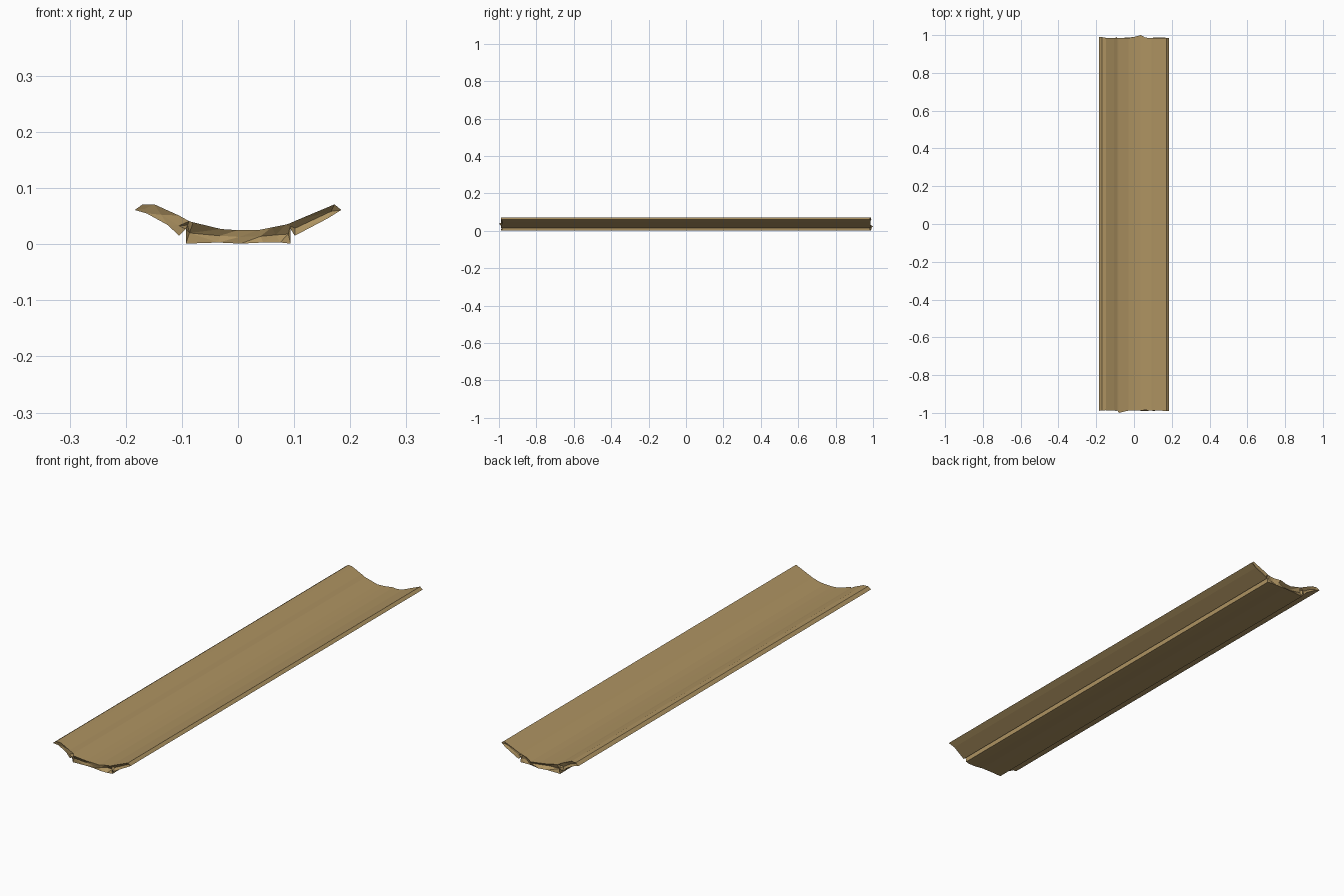
import bpy, bmesh, random

if "Cube" in bpy.data.objects:
    bpy.data.objects.remove(bpy.data.objects["Cube"])

random.seed(4)

# Cross-section columns: top x, top z, bottom x, bottom z
COLS = [
    (-0.184, 0.061, -0.184, 0.061),
    (-0.170, 0.071, -0.163, 0.055),
    (-0.149, 0.071, -0.125, 0.034),
    (-0.105, 0.051, -0.105, 0.015),
    (-0.087, 0.041, -0.093, 0.027),
    (-0.080, 0.039, -0.093, 0.001),
    (-0.030, 0.027, -0.035, 0.003),
    (0.000, 0.025, 0.005, 0.001),
    (0.035, 0.025, 0.045, 0.003),
    (0.060, 0.030, 0.075, 0.003),
    (0.085, 0.035, 0.094, 0.001),
    (0.092, 0.037, 0.094, 0.027),
    (0.103, 0.042, 0.101, 0.015),
    (0.172, 0.071, 0.160, 0.046),
    (0.184, 0.061, 0.184, 0.061),
]
# Length of the upper edge at each end
FRONT = [.989, .987, .986, .988, .988, .994, .988, .986, .988, .985, .988, .988, .988, .989, .989]
BACK = [.991, .989, .985, .984, .985, .986, .984, .990, .998, .987, .984, .984, .985, .985, .985]

bm = bmesh.new()


def splintered_end(sign, lengths):
    """Rows of top, middle and bottom points with a broken look."""
    rows = [[], [], []]
    for (tx, tz, bx, bz), length in zip(COLS, lengths):
        tip = (tx, tz) == (bx, bz)
        mid = length if tip else length - random.uniform(0, 0.014)
        low = length if tip else random.uniform(0.980, 0.992)
        for row, t, y in zip(rows, (0, 0.5, 1), (length, mid, low)):
            row.append(bm.verts.new((tx + (bx - tx) * t, sign * y, tz + (bz - tz) * t)))
    rows[0][8 if sign > 0 else 5].co.y = sign * 1.0
    return rows


front = splintered_end(-1, FRONT)
back = splintered_end(1, BACK)

for i in range(len(COLS) - 1):
    # Long upper and lower faces
    for r in (0, 2):
        bm.faces.new((front[r][i], front[r][i + 1], back[r][i + 1], back[r][i]))
    # Broken end faces
    for rows in (front, back):
        for r in (0, 1):
            bm.faces.new((rows[r][i], rows[r + 1][i], rows[r + 1][i + 1], rows[r][i + 1]))

bmesh.ops.remove_doubles(bm, verts=bm.verts, dist=0.0001)
bmesh.ops.triangulate(bm, faces=[f for f in bm.faces if len(f.verts) == 4])
bmesh.ops.recalc_face_normals(bm, faces=bm.faces)

mesh = bpy.data.meshes.new("broken_plank")
bm.to_mesh(mesh)
bm.free()
plank = bpy.data.objects.new("broken_plank", mesh)
bpy.context.collection.objects.link(plank)

# Wood colour
wood = bpy.data.materials.new("wood")
wood.diffuse_color = (0.42, 0.29, 0.12, 1)
wood.use_nodes = True
wood.node_tree.nodes["Principled BSDF"].inputs["Base Color"].default_value = wood.diffuse_color
mesh.materials.append(wood)
